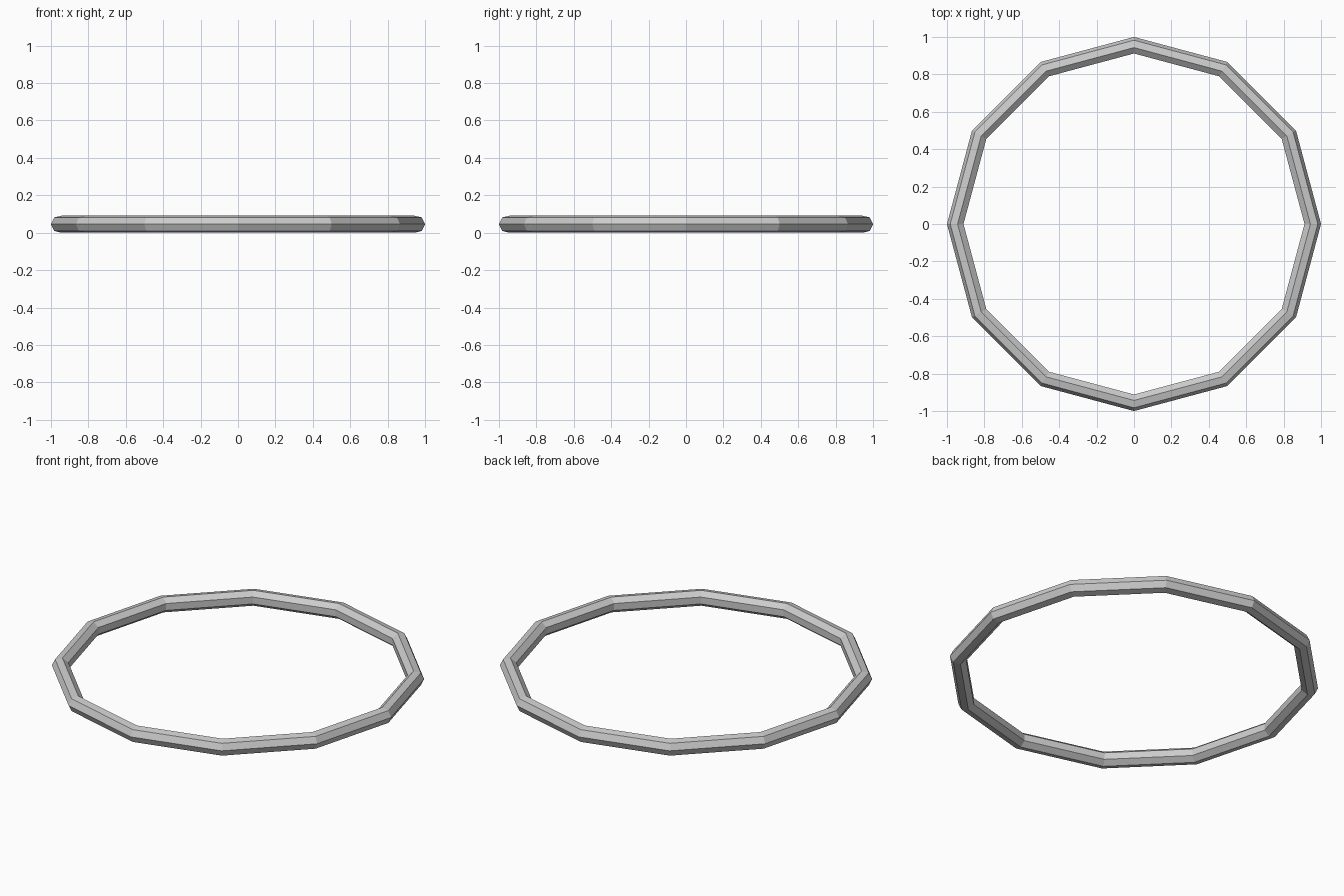
import bpy
import math

if "Cube" in bpy.data.objects:
    bpy.data.objects.remove(bpy.data.objects["Cube"])

# Ring: 12-sided hoop with a seven-sided tube, one edge facing outwards
TUBE = 0.0465
MAJOR = 1.0 - TUBE
HEIGHT = 2 * TUBE * math.sin(4 * math.pi / 7)

bpy.ops.mesh.primitive_torus_add(
    major_segments=12, minor_segments=7,
    major_radius=MAJOR, minor_radius=TUBE,
    location=(0, 0, HEIGHT / 2))
ring = bpy.context.object
ring.name = "ring"
bpy.ops.object.shade_flat()
